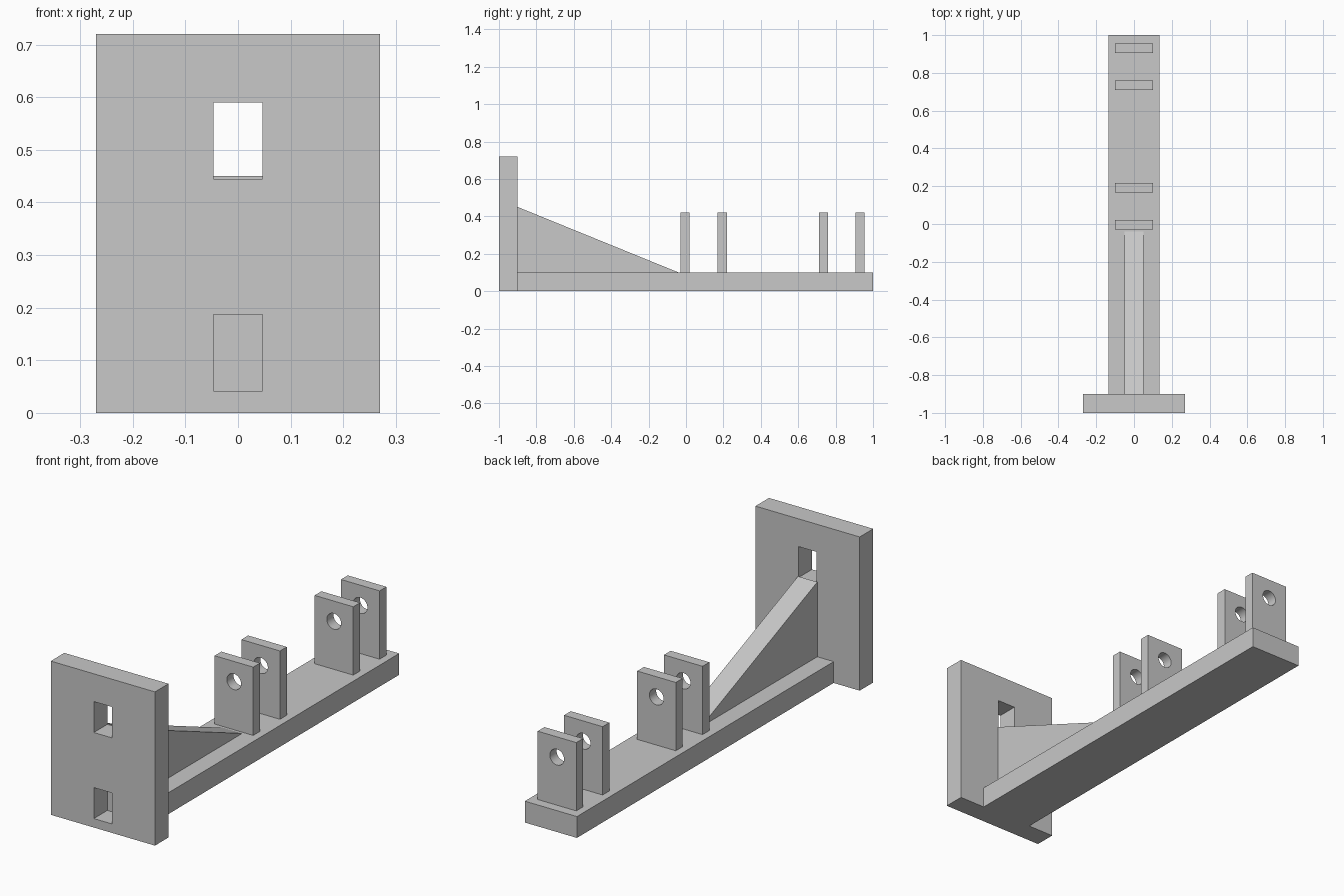
import bpy
import bmesh
from math import radians
from mathutils import Matrix

default = bpy.data.objects.get("Cube")
if default:
    bpy.data.objects.remove(default)

grey = bpy.data.materials.new("plain_grey")
grey.use_nodes = True
grey.diffuse_color = (0.58, 0.58, 0.58, 1)
grey.node_tree.nodes["Principled BSDF"].inputs["Base Color"].default_value = grey.diffuse_color


def add_object(name, bm):
    bmesh.ops.recalc_face_normals(bm, faces=bm.faces)
    mesh = bpy.data.meshes.new(name)
    bm.to_mesh(mesh)
    bm.free()
    mesh.materials.append(grey)
    obj = bpy.data.objects.new(name, mesh)
    bpy.context.collection.objects.link(obj)
    return obj


def prism(name, profile, x0, x1):
    """Extrude a (y, z) outline from x0 to x1."""
    bm = bmesh.new()
    face = bm.faces.new([bm.verts.new((x0, y, z)) for y, z in profile])
    side = bmesh.ops.extrude_face_region(bm, geom=[face])["geom"]
    verts = [v for v in side if isinstance(v, bmesh.types.BMVert)]
    bmesh.ops.translate(bm, verts=verts, vec=(x1 - x0, 0, 0))
    return add_object(name, bm)


def box(name, half_width, y0, y1, z0, z1):
    return prism(name, [(y0, z0), (y1, z0), (y1, z1), (y0, z1)], -half_width, half_width)


def cut(target, cutter):
    cutter.hide_render = True
    mod = target.modifiers.new("cut", 'BOOLEAN')
    mod.operation = 'DIFFERENCE'
    mod.solver = 'EXACT'
    mod.object = cutter
    bpy.ops.object.select_all(action='DESELECT')
    target.select_set(True)
    bpy.context.view_layer.objects.active = target
    bpy.ops.object.modifier_apply(modifier=mod.name)
    bpy.data.objects.remove(cutter)


# Mounting plate with two rectangular slots
plate = box("mounting_plate", 0.27, -1, -0.9, 0, 0.72)
for z in (0.042, 0.445):
    cut(plate, box("slot_cutter", 0.047, -1.1, -0.8, z, z + 0.145))

# Long beam and the triangular rib bracing it
box("beam", 0.135, -0.9, 1, 0, 0.1)
prism("brace_rib", [(-0.9, 0.1), (-0.04, 0.1), (-0.9, 0.45)], -0.05, 0.05)

# Lug with a pin hole, repeated in two pairs
lug = box("lug_1", 0.1, -0.025, 0.025, 0.1, 0.42)
bm = bmesh.new()
bmesh.ops.create_cone(bm, cap_ends=True, segments=32, radius1=0.037, radius2=0.037, depth=0.2,
                      matrix=Matrix.Translation((0, 0, 0.325)) @ Matrix.Rotation(radians(90), 4, 'X'))
cut(lug, add_object("pin_hole_cutter", bm))
bpy.ops.object.shade_smooth_by_angle(angle=radians(30))
lug.location.y = -0.005
for i, y in enumerate((0.193, 0.735, 0.93), start=2):
    copy = bpy.data.objects.new(f"lug_{i}", lug.data)
    copy.location.y = y
    bpy.context.collection.objects.link(copy)
